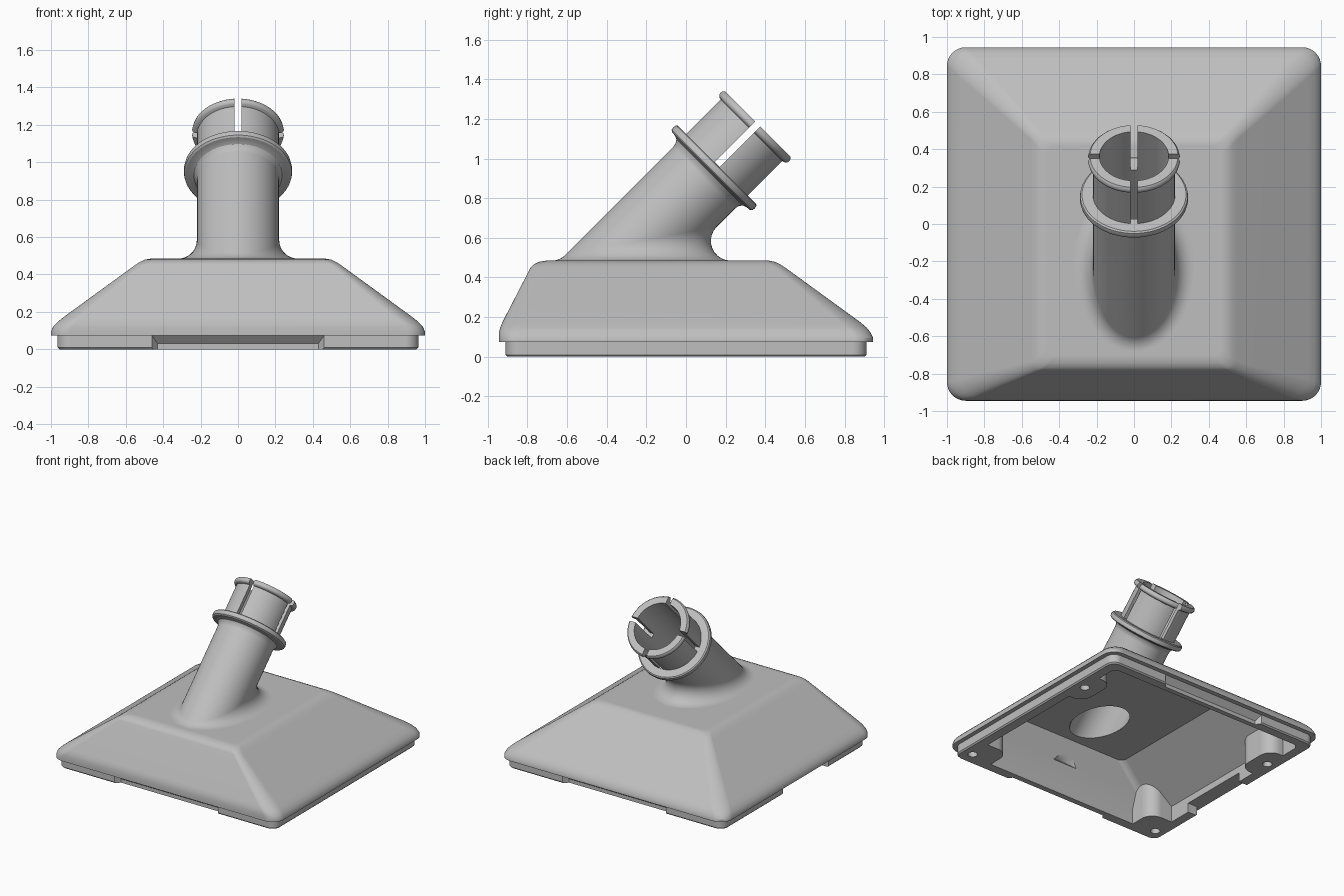
import bpy, bmesh
from math import sin, cos, pi, radians
from mathutils import Vector, Matrix

if "Cube" in bpy.data.objects:
    bpy.data.objects.remove(bpy.data.objects["Cube"])

grey = bpy.data.materials.new("matte grey plastic")
grey.use_nodes = True
grey.diffuse_color = (0.52, 0.52, 0.52, 1)
grey.node_tree.nodes["Principled BSDF"].inputs["Base Color"].default_value = grey.diffuse_color


def loft(name, rings, closed=False, matrix=Matrix()):
    """Skin equal-sized loops; cap the ends, or join last to first."""
    bm = bmesh.new()
    loops = [[bm.verts.new(matrix @ Vector(p)) for p in ring] for ring in rings]
    pairs = list(zip(loops, loops[1:]))
    if closed:
        pairs.append((loops[-1], loops[0]))
    else:
        bm.faces.new(loops[0])
        bm.faces.new(loops[-1])
    for a, b in pairs:
        for i in range(len(a)):
            j = (i + 1) % len(a)
            bm.faces.new((a[i], a[j], b[j], b[i]))
    bmesh.ops.recalc_face_normals(bm, faces=bm.faces)
    mesh = bpy.data.meshes.new(name)
    bm.to_mesh(mesh)
    bm.free()
    mesh.materials.append(grey)
    obj = bpy.data.objects.new(name, mesh)
    bpy.context.collection.objects.link(obj)
    return obj


def rect(x0, x1, y0, y1, z, r=0.0, seg=8):
    """Rounded rectangle loop at height z."""
    if r == 0:
        return [(x0, y0, z), (x1, y0, z), (x1, y1, z), (x0, y1, z)]
    pts = []
    corners = ((x1 - r, y1 - r), (x0 + r, y1 - r), (x0 + r, y0 + r), (x1 - r, y0 + r))
    for q, (cx, cy) in enumerate(corners):
        for k in range(seg + 1):
            a = (q + k / seg) * pi / 2
            pts.append((cx + r * cos(a), cy + r * sin(a), z))
    return pts


def circle(r, z, cx=0, cy=0, n=64):
    return [(cx + r * cos(2 * pi * i / n), cy + r * sin(2 * pi * i / n), z) for i in range(n)]


def prism(x0, x1, y0, y1, z0, z1, r=0.0, matrix=Matrix()):
    return loft("cutter", [rect(x0, x1, y0, y1, z, r) for z in (z0, z1)], matrix=matrix)


def cut(obj, cutter):
    mod = obj.modifiers.new("cut", "BOOLEAN")
    mod.operation, mod.solver, mod.object = "DIFFERENCE", "EXACT", cutter
    bpy.context.view_layer.objects.active = obj
    bpy.ops.object.modifier_apply(modifier=mod.name)
    bpy.data.objects.remove(cutter)


def smooth(obj, angle=32):
    bpy.ops.object.select_all(action="DESELECT")
    obj.select_set(True)
    bpy.context.view_layer.objects.active = obj
    bpy.ops.object.shade_smooth_by_angle(angle=radians(angle))
    obj.modifiers.new("even shading", "WEIGHTED_NORMAL").keep_sharp = True


# Neck frame: origin where its axis meets the roof, tilted backwards
ROOF, CEILING, BORE, NECK = 0.485, 0.42, 0.185, 0.22
frame = Matrix.Translation((0, -0.327, ROOF)) @ Matrix.Rotation(radians(-45), 4, "X")

# Hood with stepped skirt: half width, front, back, height, corner radius
hood = loft("hood", [rect(-x, x, f, b, z, r) for x, f, b, z, r in (
    (0.955, -0.9, 0.9, 0, 0.06),
    (0.965, -0.91, 0.91, 0.01, 0.07),
    (0.965, -0.91, 0.91, 0.075, 0.07),
    (1, -0.945, 0.945, 0.075, 0.1),
    (1, -0.945, 0.945, 0.095, 0.1),
    (0.988, -0.944, 0.932, 0.122, 0.1),
    (0.965, -0.938, 0.913, 0.146, 0.1),
    (0.93, -0.927, 0.88, 0.174, 0.1),
    (0.555, -0.786, 0.505, 0.447, 0.05),
    (0.527, -0.768, 0.477, 0.466, 0.05),
    (0.5, -0.742, 0.45, 0.479, 0.05),
    (0.465, -0.705, 0.42, ROOF, 0.05))])

# Hollow inside, leaving four screw posts standing
cavity = loft("cavity", [rect(-x, x, f, b, z, 0.05) for x, f, b, z in (
    (0.88, -0.825, 0.83, -0.05),
    (0.88, -0.825, 0.83, 0.13),
    (0.5, -0.73, 0.44, CEILING))])
for side in (-1, 1):
    for inner, y0, y1 in ((0.68, -1.1, -0.62), (0.75, 0.31, 0.65)):
        x0, x1 = sorted((side * inner, side * 1.1))
        cut(cavity, prism(x0, x1, y0, y1, -0.1, 0.6, 0.1))
cut(hood, cavity)
for x in (-0.875, 0.875):
    for y in (-0.8, 0.48):
        cut(hood, loft("screw_hole", [circle(0.035, z, x, y, 24) for z in (-0.05, 0.1)]))

# Tapered recesses in the front and back skirt, open gap in one side
for turn in (0, pi):
    recess = [[(-w, y, -0.02), (w, y, -0.02), (w, y, z), (-w, y, z)]
              for w, y, z in ((0.46, -0.93, 0.0745), (0.46, -0.909, 0.0745), (0.43, -0.87, 0.03))]
    cut(hood, loft("recess", recess, matrix=Matrix.Rotation(turn, 4, "Z")))
cut(hood, prism(-1.1, -0.8, -0.43, 0.15, -0.1, 0.0755))
cut(hood, loft("bore", [circle(BORE + 0.002, z) for z in (-0.5, 0.4)], matrix=frame))
smooth(hood)

# Neck: rolling fillet from the roof, straight tube, flange, then back down the bore
axis = frame.to_3x3() @ Vector((0, 0, 1))
start = frame.translation
FILLET, STEPS = 0.1, 10
normals = [frame.to_3x3() @ Vector(p) for p in circle(1, 0)]


def at_height(n, radius, z):
    p = start + n * radius
    return p + axis * ((z - p.z) / axis.z)


rings = []
for k in range(STEPS + 1):
    ring = []
    for n in normals:
        ball = at_height(n, NECK + FILLET, ROOF + FILLET)
        ring.append(ball + Vector((0, 0, -1)).slerp(-n, k / STEPS) * FILLET)
    rings.append(ring)
flange = ((NECK, 0.59), (0.224, 0.612), (0.236, 0.63), (0.255, 0.638), (0.278, 0.64),
          (0.287, 0.647), (0.29, 0.662), (0.287, 0.678), (0.278, 0.685), (BORE, 0.685))
rings += [[frame @ Vector(p) for p in circle(r, t)] for r, t in flange]
rings.append([at_height(n, BORE, CEILING) for n in normals])
smooth(loft("neck", rings, closed=True))

# Slotted snap collar with a rounded lip
collar = loft("snap_collar", [circle(r, t) for r, t in (
    (BORE, 0.68), (NECK, 0.68), (NECK, 0.93), (0.235, 0.934), (0.243, 0.942),
    (0.246, 0.953), (0.243, 0.966), (0.235, 0.975), (BORE, 0.975))], closed=True, matrix=frame)
SLOT = 0.018
for w, d in ((SLOT, 0.4), (0.4, SLOT)):
    cut(collar, prism(-w, w, -d, d, 0.686, 1.1, matrix=frame))
smooth(collar)
